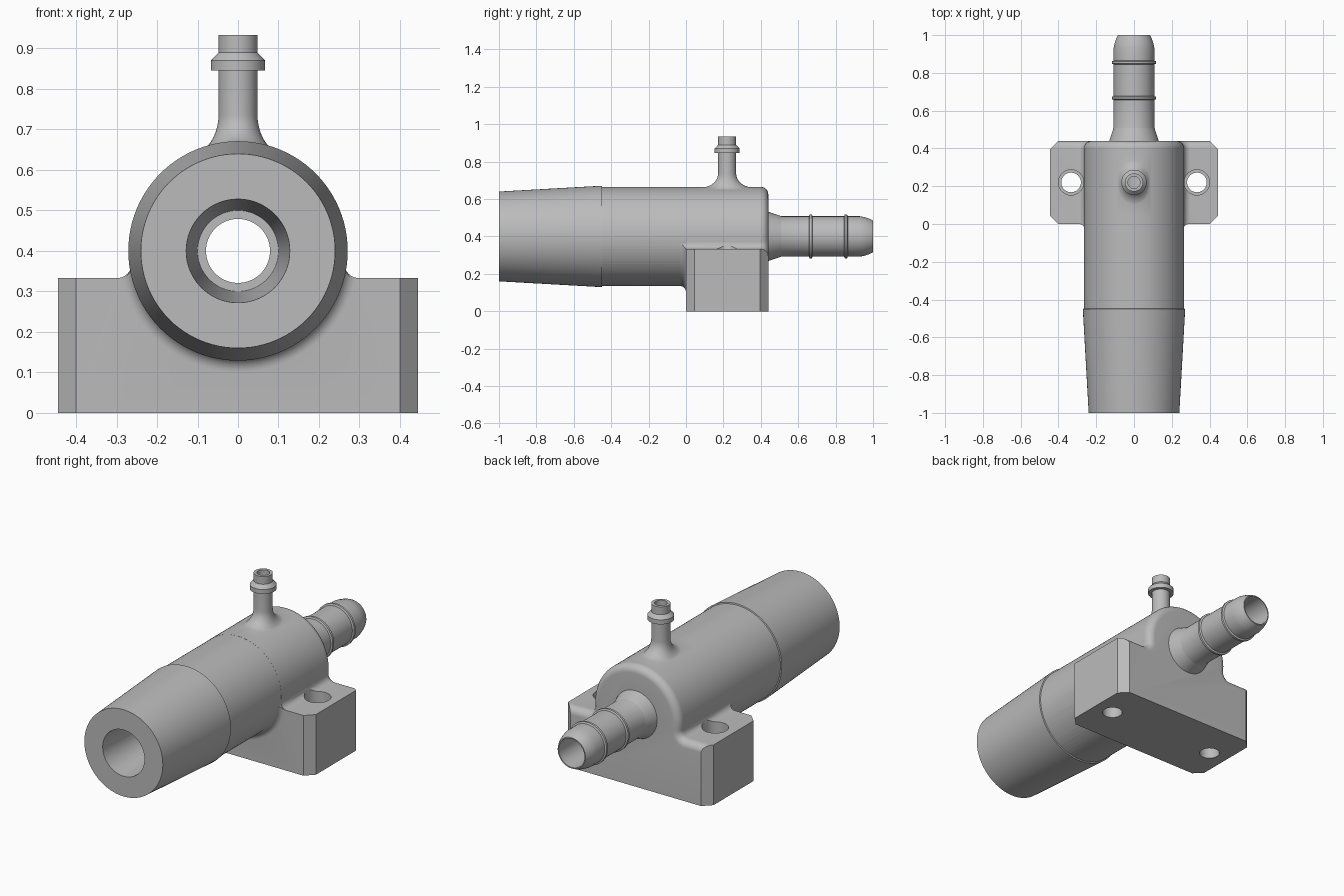
import bpy, bmesh
from math import sin, cos, pi, sqrt, atan2
from mathutils import Vector

cube = bpy.data.objects.get("Cube")
if cube:
    bpy.data.objects.remove(cube)

grey = bpy.data.materials.new("mid grey")
grey.use_nodes = True
colour = (0.5, 0.5, 0.5, 1)
grey.diffuse_color = colour
grey.node_tree.nodes["Principled BSDF"].inputs["Base Color"].default_value = colour

AXIS = 0.40      # height of the tube axis
R = 0.265        # tube radius
TOP = 0.333      # top of the mounting block
PORT_Y = 0.22
SEG = 96


def loft(name, rings):
    """Closed solid skinned through equally sized rings of points."""
    bm = bmesh.new()
    loops = [[bm.verts.new(p) for p in ring] for ring in rings]
    n = len(loops[0])
    for a, b in zip(loops, loops[1:]):
        for i in range(n):
            j = (i + 1) % n
            bm.faces.new((a[i], a[j], b[j], b[i]))
    bm.faces.new(loops[0][::-1])
    bm.faces.new(loops[-1])
    bmesh.ops.recalc_face_normals(bm, faces=bm.faces)
    mesh = bpy.data.meshes.new(name)
    bm.to_mesh(mesh)
    bm.free()
    mesh.materials.append(grey)
    ob = bpy.data.objects.new(name, mesh)
    bpy.context.collection.objects.link(ob)
    return ob


def turn_y(name, profile):
    """Turned solid along the tube axis from (y, radius) pairs."""
    return loft(name, [[(r * cos(2 * pi * i / SEG), y, AXIS + r * sin(2 * pi * i / SEG))
                        for i in range(SEG)] for y, r in profile])


def turn_z(name, profile, x=0.0, seg=48):
    """Turned solid along z from (z, radius) pairs."""
    return loft(name, [[(x + r * cos(2 * pi * i / seg), PORT_Y + r * sin(2 * pi * i / seg), z)
                        for i in range(seg)] for z, r in profile])


def combine(target, tool, operation):
    mod = target.modifiers.new(operation, 'BOOLEAN')
    mod.operation = operation
    mod.solver = 'EXACT'
    mod.object = tool
    bpy.context.view_layer.objects.active = target
    bpy.ops.object.modifier_apply(modifier=mod.name)
    bpy.data.objects.remove(tool)


def section(y, w, d=0.0):
    """Block with filleted round top; d pulls the upper outline inwards."""
    fr, r, top = 0.035 + d, R - d, TOP - d
    cz = TOP + 0.035
    cx = sqrt((R + 0.035) ** 2 - (cz - AXIS) ** 2)
    tilt = atan2(cz - AXIS, cx)
    half = [(w, 0), (w, top)]
    for i in range(9):                       # concave fillet
        a = -pi / 2 - (pi / 2 - tilt) * i / 8
        half.append((cx + fr * cos(a), cz + fr * sin(a)))
    for i in range(1, 25):                   # round top up to the crown
        a = tilt + (pi / 2 - tilt) * i / 24
        half.append((r * cos(a), AXIS + r * sin(a)))
    full = half + [(-x, z) for x, z in half[-2::-1]]
    return [(x, y, z) for x, z in full]


# Mounting block with round housing, chamfered corners and rounded back edge
W, C, BACK, ROUND = 0.445, 0.045, 0.44, 0.04
rings = [section(0, W - C), section(C, W), section(BACK - C, W)]
for i in range(9):
    a = pi / 2 * i / 8
    y = BACK - ROUND + ROUND * sin(a)
    rings.append(section(y, W - max(0, y - BACK + C), ROUND * (1 - cos(a))))
body = loft("fitting_body", rings)

# Front tube with tapered end
tube = turn_y("front_tube", [(-1, 0.24), (-0.45, 0.271), (-0.448, R - 0.0004), (0.03, R - 0.0004)])
combine(body, tube, 'UNION')

# Fillet where the tube leaves the block
F = 0.035
profile = [(-F, 0.2)] + [(-F + F * sin(a), R - 0.001 + F * (1 - cos(a)))
                         for a in [pi / 2 * i / 8 for i in range(9)]]
profile += [(0.02, R + F), (0.02, 0.2)]
skirt = turn_y("tube_fillet", profile)
combine(skirt, loft("fillet_limit", [section(-0.1, 0.4, 0.002), section(0.1, 0.4, 0.002)]), 'INTERSECT')
combine(body, skirt, 'UNION')

# Barbed hose tail at the back
profile = [(0.38, 0.131)]
for i in range(7):
    a = pi / 2 * i / 6
    profile.append((0.44 + 0.07 * sin(a) , 0.108 + 0.023 * (1 - sin(a))))
for y in (0.667, 0.855):
    profile += [(y - 0.01, 0.108), (y - 0.006, 0.117), (y + 0.006, 0.117), (y + 0.01, 0.108)]
profile += [(0.93, 0.108), (0.955, 0.103), (0.98, 0.095), (1.0, 0.085)]
combine(body, turn_y("hose_tail", profile), 'UNION')

# Vertical port: flared foot following the housing, then stem and collar
PR, N = 0.048, 48
rings = []
for k in range(-1, 11):
    t = pi / 2 * max(k, 0) / 10
    ring = []
    for i in range(N):
        a = 2 * pi * i / N
        spread = (0.045 + 0.04 * sin(a) ** 2) * (1 - sin(t))
        x, y = (PR + spread) * cos(a), (PR + spread) * sin(a)
        drop = (R - sqrt(R * R - x * x)) * cos(t)
        z = 0.6 if k < 0 else AXIS + R - 0.002 - drop + 0.075 * (1 - cos(t))
        ring.append((x, PORT_Y + y, z))
    rings.append(ring)
for z, r in [(0.845, PR), (0.845, 0.067), (0.87, 0.067), (0.89, PR), (0.933, PR)]:
    rings.append([(r * cos(2 * pi * i / N), PORT_Y + r * sin(2 * pi * i / N), z) for i in range(N)])
combine(body, loft("vertical_port", rings), 'UNION')

# Bores: stepped main bore, port bore and counterbored screw holes
combine(body, turn_y("main_bore", [(-1.01, 0.1285), (-0.49, 0.1), (-0.49, 0.079), (1.01, 0.079)]),
        'DIFFERENCE')
combine(body, turn_z("port_bore", [(AXIS, 0.032), (0.95, 0.032)]), 'DIFFERENCE')
for side in (-1, 1):
    hole = turn_z("screw_hole", [(-0.01, 0.052), (0.23, 0.052), (0.23, 0.067), (0.42, 0.067)],
                  side * 0.333)
    combine(body, hole, 'DIFFERENCE')

# Smooth shading with sharp edges kept
bpy.ops.object.select_all(action='DESELECT')
body.select_set(True)
bpy.context.view_layer.objects.active = body
bpy.ops.object.shade_smooth_by_angle(angle=pi / 6)
